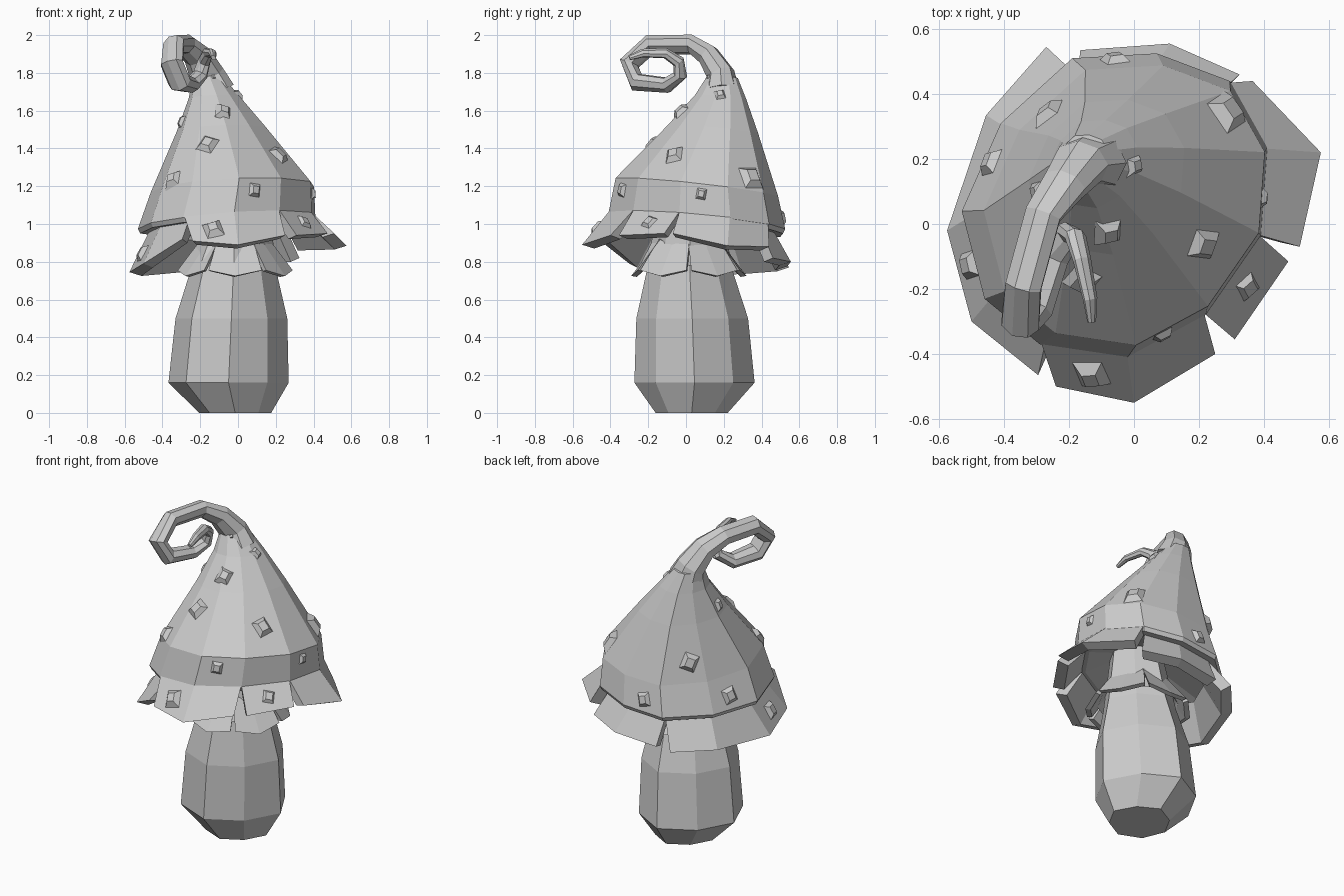
import bpy, bmesh, math
from mathutils import Vector
from mathutils.bvhtree import BVHTree

cube = bpy.data.objects.get("Cube")
if cube:
    bpy.data.objects.remove(cube)

grey = bpy.data.materials.new("plain grey")
grey.use_nodes = True
COLOUR = (0.6, 0.6, 0.6, 1)
grey.diffuse_color = COLOUR
grey.node_tree.nodes["Principled BSDF"].inputs["Base Color"].default_value = COLOUR


def finish(name, bm):
    bmesh.ops.recalc_face_normals(bm, faces=bm.faces)
    mesh = bpy.data.meshes.new(name)
    bm.to_mesh(mesh)
    bm.free()
    mesh.materials.append(grey)
    obj = bpy.data.objects.new(name, mesh)
    bpy.context.collection.objects.link(obj)
    return obj


def loft(name, rings, ends=True):
    """Skin a list of equal-length point rings."""
    bm = bmesh.new()
    rows = [[bm.verts.new(p) for p in ring] for ring in rings]
    n = len(rows[0])
    for a, b in zip(rows, rows[1:]):
        for i in range(n):
            j = (i + 1) % n
            bm.faces.new((a[i], a[j], b[j], b[i]))
    if ends:
        bm.faces.new(rows[0])
        bm.faces.new(rows[-1])
    return finish(name, bm)


def octagon(x, y, z, r):
    """Level eight-sided ring, diagonal corners drawn in except one."""
    ring = []
    for i in range(8):
        a, s = math.tau * i / 8, r * (.93 if i in (1, 3, 7) else 1.02)
        ring.append(Vector((x + s * math.cos(a), y + s * math.sin(a), z)))
    return ring


def petal(name, inner, outer, thick, drop):
    """Flared plate between two edges, thickened inwards and a little down."""
    bm = bmesh.new()

    def under(p):
        p = Vector(p)
        inward = Vector((MID.x - p.x, MID.y - p.y, 0)).normalized()
        return p + inward * thick - Vector((0, 0, drop))

    top = [[bm.verts.new(p) for p in edge] for edge in (inner, outer)]
    low = [[bm.verts.new(under(p)) for p in edge] for edge in (inner, outer)]
    for i in range(len(inner) - 1):
        for a, b in (top, low, (top[0], low[0]), (top[1], low[1])):
            bm.faces.new((a[i], a[i + 1], b[i + 1], b[i]))
    for i in (0, -1):
        bm.faces.new((top[0][i], top[1][i], low[1][i], low[0][i]))
    return finish(name, bm)


MID = Vector((-.06, .06, 0))

# Stem: eight-sided barrel
stem = [(-.015, .03, 0, .187), (-.05, .045, .16, .312), (-.035, .033, .5, .29),
        (-.025, .02, .74, .226), (0, .02, 1.1, .16)]
loft("stem", [octagon(*s) for s in stem])

# Collar: jagged skirt of small petals round the stem
for k in range(6):
    mid = math.tau * (k + .5) / 6
    edges = []
    for r, z, spread in ((.18, .9, .55), (.305, .735, .48)):
        edges.append([(-.015 + r * math.cos(mid + s), .015 + r * math.sin(mid + s),
                       z + (.02 if s else -.01)) for s in (-spread, 0, spread)])
    petal(f"collar_petal_{k}", *edges, .03, .005)
loft("collar_band", [octagon(-.02, .01, z, r) for z, r in ((.78, .25), (.9, .19), (1.02, .17))],
     False)

# Cap: eleven-sided outline, tilted, tapering to the tip
outline = [(.41, .235), (.295, .44), (.07, .525), (-.19, .51), (-.41, .31), (-.53, .04),
           (-.46, -.23), (-.29, -.37), (-.02, -.41), (.22, -.28), (.39, -.035)]


def cap_ring(x, y, z, scale, tilt_x, tilt_y):
    ring = []
    for p in outline:
        d = (Vector((*p, 0)) - MID) * scale
        ring.append(Vector((x + d.x, y + d.y, z + tilt_x * d.x + tilt_y * d.y)))
    return ring


rim = cap_ring(-.06, .06, 1.01, 1, .08, -.1)
cap = loft("cap", [
    cap_ring(0, .02, 1.08, .3, 0, 0),
    cap_ring(-.06, .06, .985, .84, .08, -.1),
    cap_ring(-.06, .06, .985, .975, .08, -.1),
    rim,
    cap_ring(-.03, .06, 1.19, .92, .06, -.12),
    cap_ring(-.085, .145, 1.5, .51, .05, -.1),
    cap_ring(-.125, .185, 1.67, .29, .05, -.1),
    cap_ring(-.16, .195, 1.78, .17, .05, -.1),
])

# Curl: tapering, slightly flattened tube spiralling from the cap tip
path = [(-.135, .19, 1.7, .095), (-.165, .185, 1.79, .074), (-.215, .12, 1.89, .06),
        (-.28, .03, 1.95, .05), (-.34, -.19, 1.95, .05), (-.35, -.3, 1.85, .052),
        (-.31, -.26, 1.75, .05), (-.25, -.1, 1.735, .042), (-.2, -.03, 1.79, .035),
        (-.18, -.04, 1.86, .03), (-.16, -.11, 1.905, .025), (-.135, -.23, 1.905, .02),
        (-.13, -.3, 1.88, .012)]
points = [Vector(p[:3]) for p in path]
side = Vector((1, 0, 0))
rings = []
for i, p in enumerate(points):
    tangent = (points[min(i + 1, len(path) - 1)] - points[max(i - 1, 0)]).normalized()
    side = (side - tangent * side.dot(tangent)).normalized()
    other = tangent.cross(side)
    rings.append([p + path[i][3] * (1.25 * math.cos(a) * side + math.sin(a) * other)
                  for a in (math.tau * k / 8 for k in range(8))])
loft("curl", rings)

# Brim: six flared petals; the front ones meet the rim, the rear ones hang inside it
FLUSH, INSET = (.985, .012), (.88, -.02)
brim = {
    "front": (FLUSH, (7, 8, 9), [(-.24, -.5, .91), (0, -.55, .89), (.25, -.4, .94)]),
    "front_left": (FLUSH, (9, 10), [(.31, -.355, .94), (.475, -.115, .95)]),
    "left": (FLUSH, (10, 0, 1), [(.51, -.07, .95), (.575, .22, .885), (.365, .44, .88)]),
    "back": (INSET, (1, 2, 3), [(.325, .46, .82), (.11, .555, .8), (-.165, .535, .775)]),
    "back_right": (INSET, (3, 4), [(-.27, .545, .77), (-.455, .335, .755)]),
    "right": (INSET, (4, 5, 6, 7), [(-.455, .335, .755), (-.575, -.02, .745), (-.5, -.3, .79),
                                    (-.295, -.465, .92)]),
}
solids = [cap]
for label, ((scale, lift), corners, outer) in brim.items():
    inner = [MID + (rim[c] - MID) * scale for c in corners]
    for p, c in zip(inner, corners):
        p.z = rim[c].z + lift
    solids.append(petal(f"brim_{label}", inner, outer, .065, .02))

# Studs: small truncated pyramids seated on the cap and brim
trees = []
for s in solids:
    trees.append(BVHTree.FromPolygons([v.co for v in s.data.vertices],
                                      [p.vertices for p in s.data.polygons]))
studs = [(.28, .34, 1.24, .08), (.21, -.06, 1.36, .065), (-.08, -.02, 1.59, .055),
         (-.04, .18, 1.65, .04), (-.13, .12, 1.78, .018), (-.16, -.17, 1.42, .065),
         (-.34, -.22, 1.23, .06), (.09, -.34, 1.18, .047), (.41, .08, 1.16, .04),
         (-.13, -.46, .97, .062), (.36, -.2, 1.02, .055), (-.53, -.13, .86, .06),
         (-.46, .2, 1.05, .06), (-.29, .37, 1.27, .065), (-.06, .53, 1.04, .055),
         (-.29, .1, 1.54, .045)]
for k, (x, y, z, size) in enumerate(studs):
    hits = [t.find_nearest(Vector((x, y, z))) for t in trees]
    spot, normal = min(hits, key=lambda h: h[3])[:2]
    if normal.dot(spot - Vector((-.06, .06, .8))) < 0:
        normal = -normal
    across = Vector((0, 0, 1)).cross(normal).normalized()
    up = normal.cross(across)
    turn = .4 * math.sin(k * 2.3)
    u = across * math.cos(turn) + up * math.sin(turn)
    v = normal.cross(u)
    levels = []
    for lift, r in ((-.01, size), (.4 * size, .45 * size)):
        levels.append([spot + normal * lift + r * (a * u + b * v)
                       for a, b in ((-.8, -.9), (.8, -.9), (.8, .9), (-.8, .9))])
    loft(f"stud_{k}", levels)
